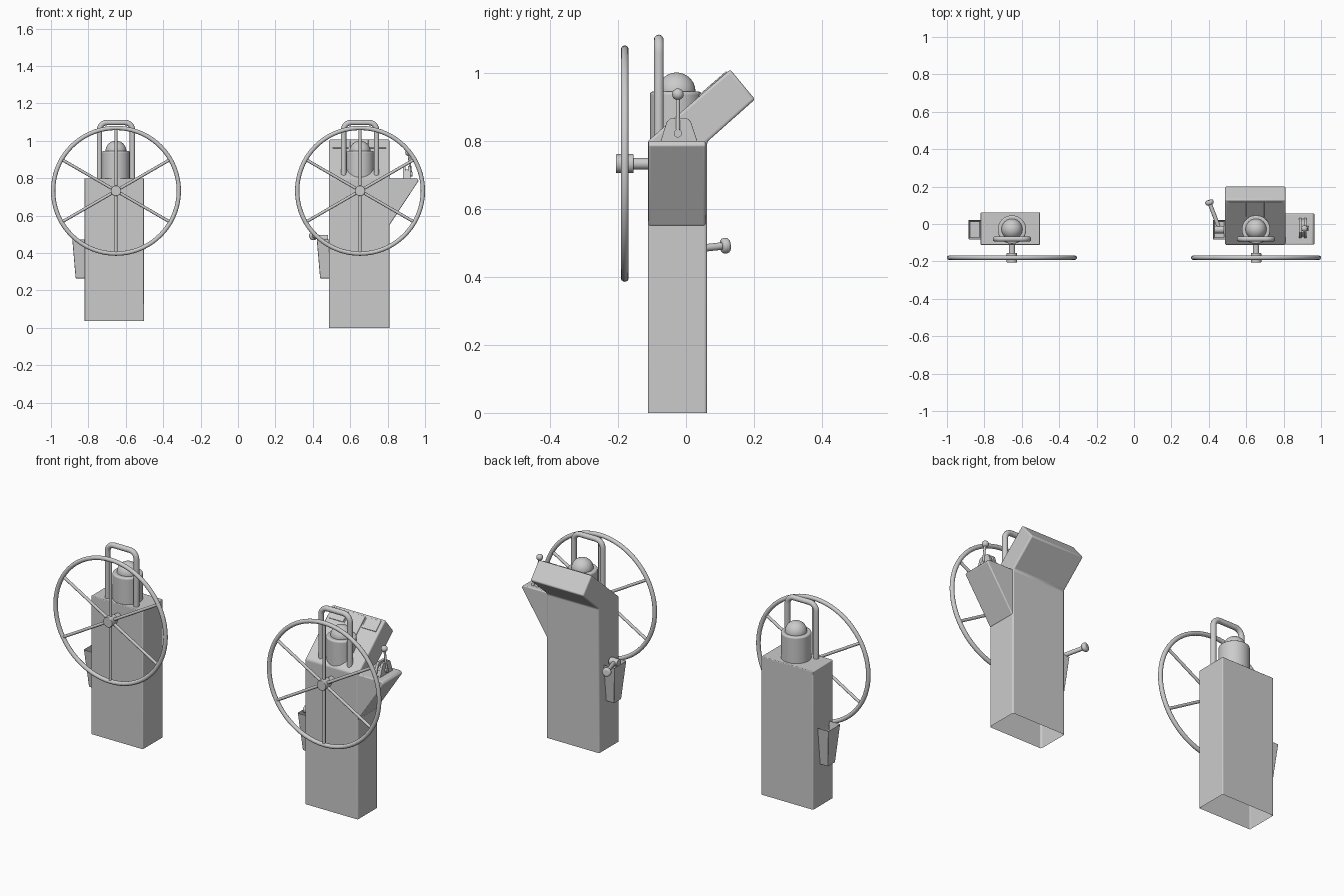
import bpy, bmesh, math
from mathutils import Vector

if "Cube" in bpy.data.objects:
    bpy.data.objects.remove(bpy.data.objects["Cube"])


def finish(ob, name, bevel=0.0, segs=3):
    ob.name = name
    if bevel:
        m = ob.modifiers.new("bevel", 'BEVEL')
        m.width, m.segments, m.limit_method = bevel, segs, 'ANGLE'
    bpy.ops.object.select_all(action='DESELECT')
    bpy.context.view_layer.objects.active = ob
    ob.select_set(True)
    bpy.ops.object.shade_smooth_by_angle(angle=math.radians(35))
    return ob


def from_bm(bm, name, bevel=0.0):
    bmesh.ops.recalc_face_normals(bm, faces=bm.faces)
    me = bpy.data.meshes.new(name)
    bm.to_mesh(me)
    bm.free()
    ob = bpy.data.objects.new(name, me)
    bpy.context.collection.objects.link(ob)
    return finish(ob, name, bevel)


def loft(name, ring_a, ring_b, bevel=0.0, open_bottom=False, pocket=None):
    """Solid between two matching rings; ring_b is the upper / far one."""
    bm = bmesh.new()
    a = [bm.verts.new(p) for p in ring_a]
    b = [bm.verts.new(p) for p in ring_b]
    n = len(a)
    for i in range(n):
        j = (i + 1) % n
        bm.faces.new((a[i], a[j], b[j], b[i]))
    bm.faces.new(a[::-1])
    top = bm.faces.new(b)
    bmesh.ops.recalc_face_normals(bm, faces=bm.faces)
    if pocket:
        bmesh.ops.inset_region(bm, faces=[top], thickness=pocket[0])
        for v in top.verts:
            v.co.z -= pocket[1]
        # sunk floor: extra wall loop comes from a second tiny inset
    if open_bottom:
        bm.faces.ensure_lookup_table()
        bm.normal_update()
        dead = [f for f in bm.faces if f.normal.z < -0.99]
        bmesh.ops.delete(bm, geom=dead, context='FACES_ONLY')
    return from_bm(bm, name, bevel)


def rect(x0, x1, y0, y1, z):
    return [(x0, y0, z), (x1, y0, z), (x1, y1, z), (x0, y1, z)]


def rod(name, p, q, r, bevel=0.0, sides=24):
    p, q = Vector(p), Vector(q)
    bpy.ops.mesh.primitive_cylinder_add(vertices=sides, radius=r, depth=(q - p).length,
                                        location=(p + q) / 2)
    ob = bpy.context.object
    ob.rotation_euler = (q - p).to_track_quat('Z', 'Y').to_euler()
    return finish(ob, name, bevel)


def ball(name, p, r):
    bpy.ops.mesh.primitive_uv_sphere_add(segments=32, ring_count=16, radius=r, location=p)
    return finish(bpy.context.object, name)


def hoop(name, cx, y, w, z0, z1, c, r):
    """Bent tube handle with rounded upper corners."""
    pts = [(cx - w, y, z0)]
    for s, a0 in ((-1, 180), (1, 90)):
        for k in range(7):
            a = math.radians(a0 - 15 * k)
            pts.append((cx + s * (w - c) + c * math.cos(a), y, z1 - c + c * math.sin(a)))
    pts.append((cx + w, y, z0))
    cu = bpy.data.curves.new(name, 'CURVE')
    cu.dimensions, cu.bevel_depth, cu.bevel_resolution = '3D', r, 4
    sp = cu.splines.new('POLY')
    sp.points.add(len(pts) - 1)
    for s, p in zip(sp.points, pts):
        s.co = (*p, 1)
    bpy.context.collection.objects.link(bpy.data.objects.new(name, cu))


Y0, Y1 = -0.112, 0.062

# Shared parts of both consoles: wheel, binnacle, handle, side pocket
for side, cx, bx in (("left", -0.6525, -0.82), ("right", 0.6525, 0.487)):
    zc, yw = 0.733, -0.18
    bpy.ops.mesh.primitive_torus_add(major_segments=72, minor_segments=14, major_radius=0.336,
                                     minor_radius=0.0115, location=(cx, yw, zc),
                                     rotation=(math.pi / 2, 0, 0))
    finish(bpy.context.object, side + "_wheel_rim")
    for k in range(6):
        a = math.radians(30 + 60 * k)
        d = Vector((math.cos(a), 0, math.sin(a)))
        c = Vector((cx, yw, zc))
        rod(side + "_wheel_spoke", c + d * 0.02, c + d * 0.335, 0.008, sides=12)
    rod(side + "_wheel_hub", (cx, -0.206, zc), (cx, -0.154, zc), 0.028, 0.003)
    rod(side + "_wheel_shaft", (cx, -0.16, zc), (cx, -0.10, zc), 0.017)
    rod(side + "_binnacle", (cx, -0.03, 0.79), (cx, -0.03, 0.945), 0.076, 0.008, 40)
    ball(side + "_binnacle_dome", (cx, -0.028, 0.945), 0.056)
    hoop(side + "_handle", cx, -0.08, 0.088, 0.79, 1.098, 0.04, 0.0145)
    # tapered side pocket with a sunken top
    loft(side + "_side_pocket", rect(bx - 0.048, bx + 0.004, -0.062, 0.0, 0.265),
         rect(bx - 0.066, bx + 0.004, -0.082, 0.022, 0.475), 0.003, pocket=(0.012, 0.05))

# Left pedestal, open underneath
loft("left_pedestal", rect(-0.82, -0.503, Y0, Y1, 0.037),
     rect(-0.82, -0.503, Y0, Y1, 0.80), 0.004, open_bottom=True)

# Right pedestal with the backward leaning head
prof = [(Y0, 0), (Y1, 0), (Y1, 0.797), (0.203, 0.922), (0.13, 1.01), (Y0, 0.80)]
loft("right_pedestal", [(0.487, y, z) for y, z in prof], [(0.81, y, z) for y, z in prof],
     0.008, open_bottom=True)

# Thin instrument plates on the sloped face
d = Vector((0, 0.755, 0.655))
n = Vector((0, -0.655, 0.755))
o = Vector((0, Y0, 0.80))
for x0, x1, t0 in ((0.505, 0.592, 0.245), (0.60, 0.697, 0.20), (0.705, 0.792, 0.245)):
    quad = [Vector((x, 0, 0)) + o + d * t for x, t in
            ((x0, t0), (x1, t0), (x1, 0.308), (x0, 0.308))]
    loft("instrument_plate", [p - n * 0.004 for p in quad], [p + n * 0.004 for p in quad], 0.002)

# Wedge shaped side bracket
wedge = [(0.80, 0.80), (0.955, 0.80), (0.966, 0.787), (0.81, 0.55), (0.80, 0.55)]
loft("side_bracket", [(x, -0.11, z) for x, z in wedge], [(x, 0.057, z) for x, z in wedge], 0.006)

# Throttle quadrant: two cheeks with a core, and its lever
quad = [(-0.078, 0.79), (0.036, 0.79), (0.014, 0.857), (0.004, 0.866), (-0.046, 0.866), (-0.056, 0.857)]
for nm, x0, x1, s in (("throttle_cheek", 0.882, 0.896, 0), ("throttle_cheek", 0.908, 0.922, 0),
                      ("throttle_core", 0.895, 0.909, 0.02)):
    loft(nm, [(x0, y, z - s) for y, z in quad], [(x1, y, z - s) for y, z in quad], 0.001)
rod("throttle_lever", (0.926, -0.024, 0.815), (0.912, -0.024, 0.935), 0.006, sides=12)
rod("throttle_pivot", (0.918, -0.024, 0.822), (0.932, -0.024, 0.822), 0.012)
ball("throttle_knob", (0.911, -0.024, 0.937), 0.017)

# Hand lever resting in the right console's pocket
rod("hand_lever", (0.462, -0.04, 0.475), (0.402, 0.118, 0.492), 0.011, 0.001)
rod("hand_lever_grip", (0.407, 0.104, 0.4905), (0.399, 0.127, 0.493), 0.023, 0.009)
rod("hand_lever_pivot", (0.43, -0.03, 0.478), (0.482, -0.03, 0.478), 0.02, 0.002)
